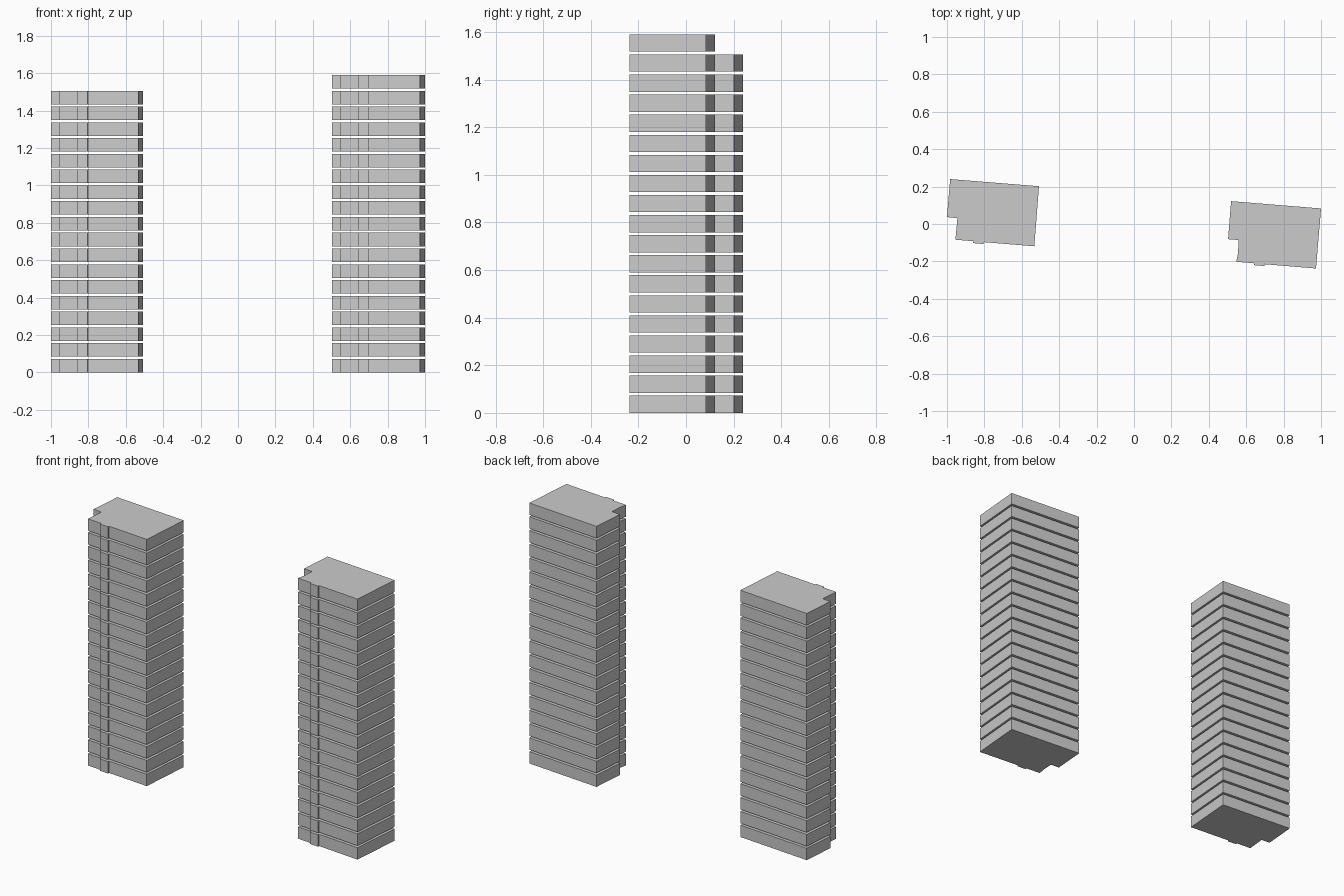
import bpy, bmesh

if "Cube" in bpy.data.objects:
    bpy.data.objects.remove(bpy.data.objects["Cube"])

PITCH, HEIGHT = 0.0843, 0.0725

# Floor plan outlines, counter-clockwise: notched corner and a shallow front bay
LEFT_PLAN = [(-0.983, 0.240), (-1.0, 0.037), (-0.944, 0.031), (-0.955, -0.084),
             (-0.859, -0.092), (-0.860, -0.102), (-0.804, -0.107), (-0.803, -0.097),
             (-0.533, -0.119), (-0.508, 0.202)]
RIGHT_PLAN = [(0.519, 0.122), (0.503, -0.081), (0.560, -0.086), (0.556, -0.155),
              (0.547, -0.202), (0.642, -0.210), (0.641, -0.220), (0.698, -0.225),
              (0.699, -0.215), (0.973, -0.238), (1.0, 0.083)]


def tower(name, plan, floors):
    """Stack of separate floor slabs extruded from one plan."""
    bm = bmesh.new()
    for i in range(floors):
        base = bm.faces.new([bm.verts.new((x, y, i * PITCH)) for x, y in plan])
        # copy the plan upward, keeping the bottom as a cap
        ext = bmesh.ops.extrude_face_region(bm, geom=[base], use_keep_orig=True)
        top = [v for v in ext["geom"] if isinstance(v, bmesh.types.BMVert)]
        bmesh.ops.translate(bm, verts=top, vec=(0, 0, HEIGHT))
    bmesh.ops.recalc_face_normals(bm, faces=bm.faces)
    mesh = bpy.data.meshes.new(name)
    bm.to_mesh(mesh)
    bm.free()
    obj = bpy.data.objects.new(name, mesh)
    bpy.context.collection.objects.link(obj)
    return obj


# The two apartment towers
tower("left_tower_floors", LEFT_PLAN, 18)
tower("right_tower_floors", RIGHT_PLAN, 19)
